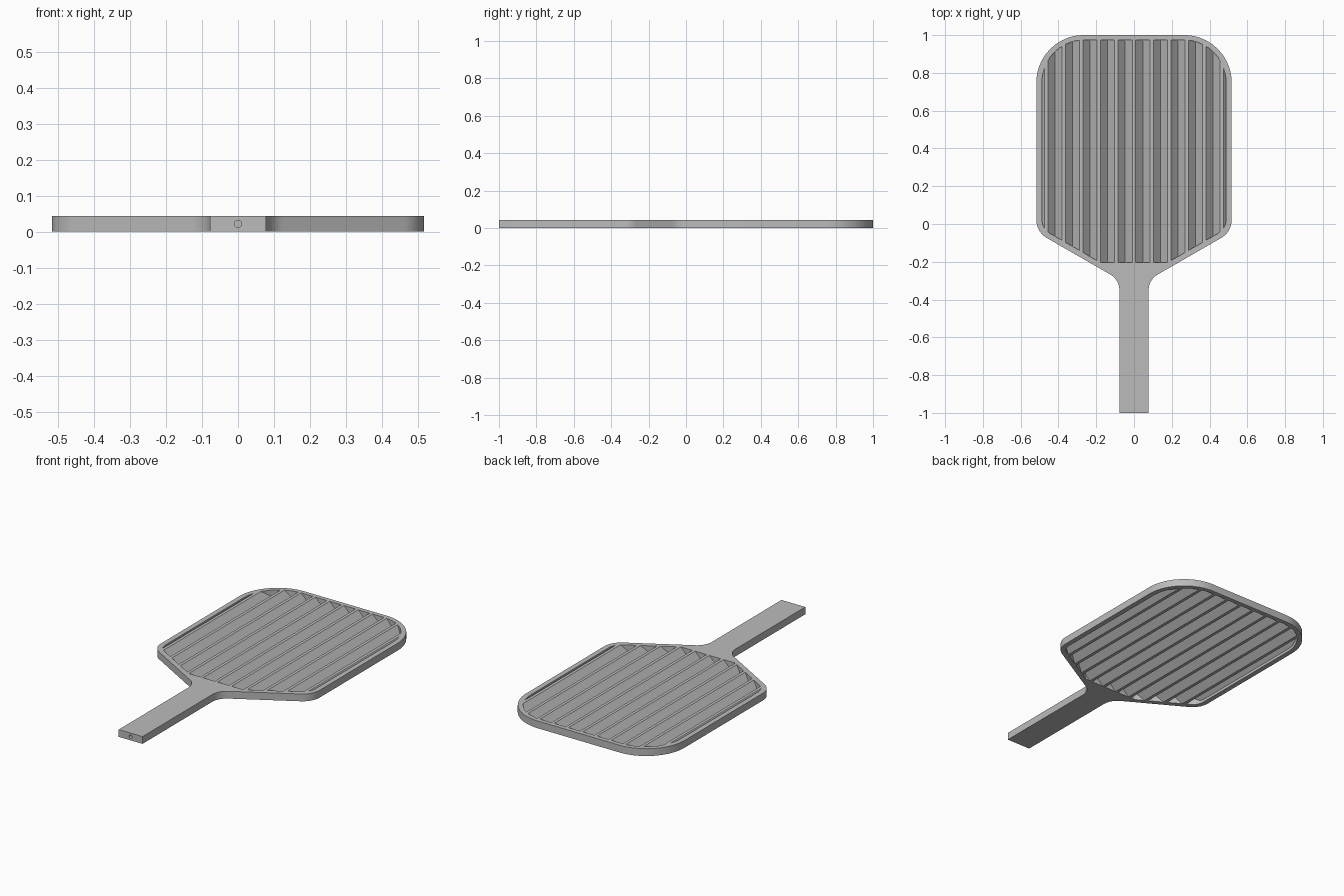
import bpy, bmesh, math
from mathutils import Vector

cube = bpy.data.objects.get("Cube")
if cube:
    bpy.data.objects.remove(cube, do_unlink=True)

THICK = 0.043     # paddle thickness
PITCH = 0.0931    # spacing of the ribs
DEPTH = 0.0375    # depth of each V groove
OVER = 0.005      # how far groove cutters overshoot the surface

metal = bpy.data.materials.new("grey_metal")
metal.use_nodes = True
grey = (0.5, 0.5, 0.5, 1)
metal.diffuse_color = grey
metal.node_tree.nodes["Principled BSDF"].inputs["Base Color"].default_value = grey


def rounded_outline(half, steps=12):
    """Mirror a right-hand half outline of (x, y, radius) and round its corners."""
    corners = half + [(-x, y, r) for x, y, r in reversed(half)]
    points = []
    for i, (x, y, r) in enumerate(corners):
        p = Vector((x, y))
        if r == 0:
            points.append(p)
            continue
        u = (Vector(corners[i - 1][:2]) - p).normalized()
        v = (Vector(corners[(i + 1) % len(corners)][:2]) - p).normalized()
        a = u.angle(v) / 2
        centre = p + (u + v).normalized() * r / math.sin(a)
        start = p + u * r / math.tan(a) - centre
        end = p + v * r / math.tan(a) - centre
        for s in range(steps + 1):
            points.append(centre + start.lerp(end, s / steps).normalized() * r)
    return points


def add_prism(bm, points, direction):
    """Extrude a closed 3D loop of points along a direction."""
    base = bm.faces.new([bm.verts.new(p) for p in points])
    new = bmesh.ops.extrude_face_region(bm, geom=[base])["geom"]
    bmesh.ops.translate(bm, vec=direction,
                        verts=[g for g in new if isinstance(g, bmesh.types.BMVert)])


def make_object(name, bm):
    bmesh.ops.recalc_face_normals(bm, faces=bm.faces)
    mesh = bpy.data.meshes.new(name)
    bm.to_mesh(mesh)
    bm.free()
    mesh.materials.append(metal)
    obj = bpy.data.objects.new(name, mesh)
    bpy.context.collection.objects.link(obj)
    return obj


def plate(name, half, z0, z1):
    bm = bmesh.new()
    add_prism(bm, [(p.x, p.y, z0) for p in rounded_outline(half)], (0, 0, z1 - z0))
    return make_object(name, bm)


def boolean(obj, tool, operation):
    """Apply a boolean and remove the helper."""
    mod = obj.modifiers.new("cut", 'BOOLEAN')
    mod.operation, mod.solver, mod.object = operation, 'EXACT', tool
    tool.hide_render = True
    graph = bpy.context.evaluated_depsgraph_get()
    mesh = bpy.data.meshes.new_from_object(obj.evaluated_get(graph))
    obj.modifiers.clear()
    obj.data = mesh
    bpy.data.objects.remove(tool, do_unlink=True)


# Solid paddle with handle, and the inner field that leaves a rim
paddle = plate("ribbed_paddle", [
    (0.0775, -1, 0), (0.0775, -0.295, 0.095), (0.517, -0.042, 0.11), (0.517, 1, 0.25)],
    0, THICK)
field = plate("groove_cutter", [
    (0.176, -0.205, 0), (0.487, -0.025, 0.08), (0.487, 0.974, 0.222)],
    -0.004, THICK + 0.004)

# V grooves, alternating between the top and the underside
bm = bmesh.new()
for k in range(-11, 12):
    x = k * PITCH / 2
    top = k % 2 == 1
    tip = THICK - DEPTH if top else DEPTH
    mouth = THICK + OVER if top else -OVER
    w = DEPTH + OVER
    add_prism(bm, [(x, -0.5, tip), (x + w, -0.5, mouth), (x - w, -0.5, mouth)], (0, 2, 0))
wedges = make_object("groove_wedges", bm)
boolean(field, wedges, 'INTERSECT')
boolean(paddle, field, 'DIFFERENCE')

# Round bore in the end of the handle
bm = bmesh.new()
ring = [(0.01 * math.cos(a), -1.01, THICK / 2 + 0.01 * math.sin(a))
        for a in (math.tau * i / 24 for i in range(24))]
add_prism(bm, ring, (0, 0.2, 0))
boolean(paddle, make_object("bore_cutter", bm), 'DIFFERENCE')

# Smooth the rounded corners, keep the ribs crisp
bpy.ops.object.select_all(action='DESELECT')
paddle.select_set(True)
bpy.context.view_layer.objects.active = paddle
bpy.ops.object.shade_smooth_by_angle(angle=math.radians(25))
